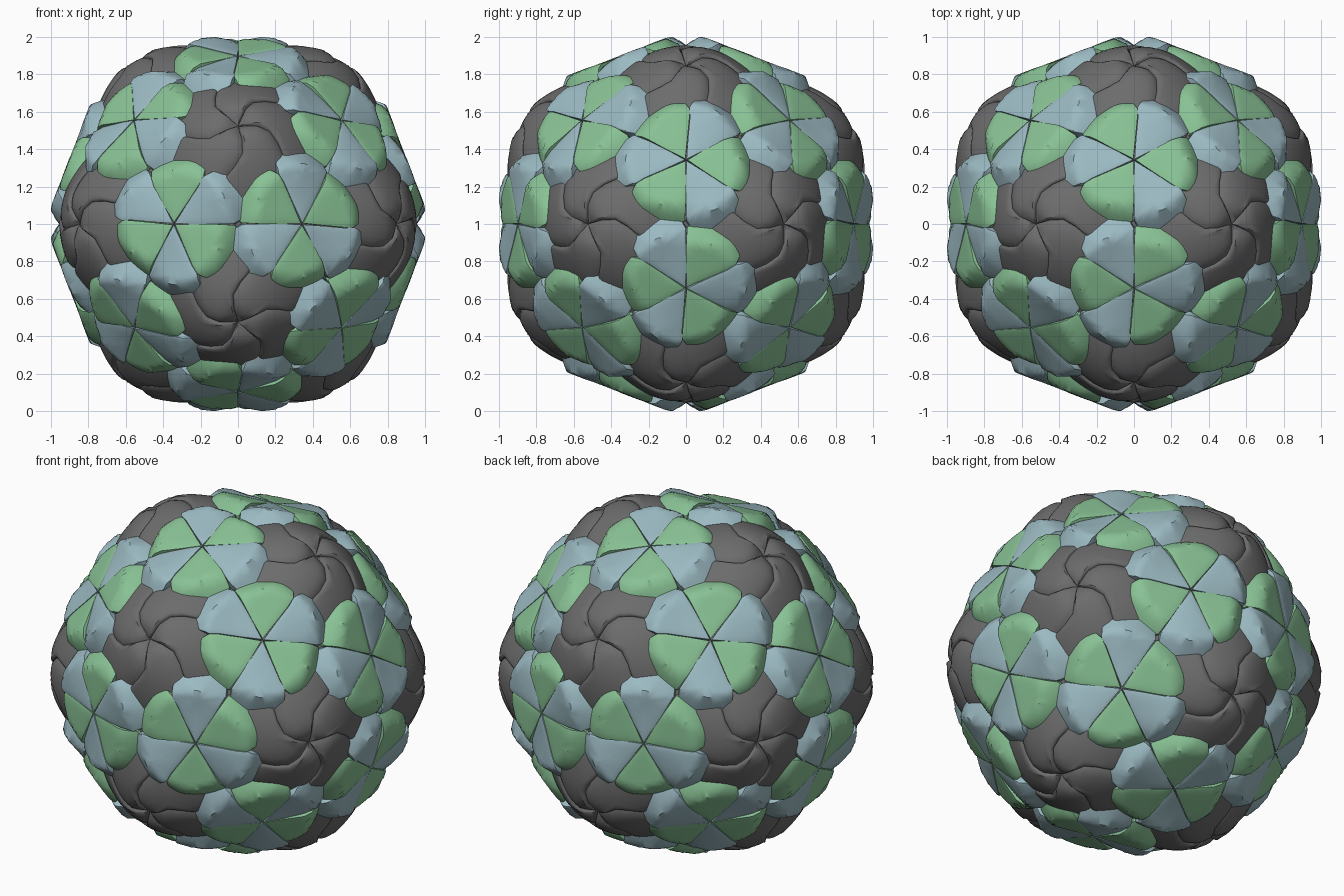
import bpy, bmesh, math
from mathutils import Vector, Matrix

if "Cube" in bpy.data.objects:
    bpy.data.objects.remove(bpy.data.objects["Cube"])

PHI = (1 + 5 ** 0.5) / 2
verts12 = []
for a in (-1, 1):
    for b in (-PHI, PHI):
        verts12 += [Vector((0, b, a)), Vector((b, a, 0)), Vector((a, 0, b))]


def near(p, q):
    return abs((p - q).length - 2) < 0.01


def frame(w, toward):
    """Axes with w outward and u pointing at a neighbouring two-fold axis."""
    w = w.normalized()
    u = (toward - w * toward.dot(w)).normalized()
    return Matrix((u, w.cross(u), w)).transposed()


def turned(f, n):
    return [f @ Matrix.Rotation(2 * math.pi * k / n, 3, 'Z') for k in range(n)]


# Frames around the 20 three-fold and 12 five-fold axes
tri_frames, pent_frames = [], []
for i, p in enumerate(verts12):
    pent_frames += turned(frame(p, p + next(q for q in verts12 if near(p, q))), 5)
    for j in range(i + 1, 12):
        for k in range(j + 1, 12):
            q, r = verts12[j], verts12[k]
            if near(p, q) and near(q, r) and near(p, r):
                tri_frames += turned(frame(p + q + r, p + q), 3)


def green_height(x, y):
    """Flat, rounding off outwards and dipping towards the two-fold axis."""
    t = -0.5 * x + 0.866 * y
    return 0.966 - 7 * max(0, math.hypot(x, y) - 0.265) ** 2 - 0.7 * max(0, t - 0.25)


def blue_height(x, y):
    """Flat, rising to a point near (0.27, 0.17) and falling off past it."""
    side = 0.8 * max(0, 0.14 - y) * max(0, x - 0.05)
    return 0.968 - 1.1 * max(0, math.hypot(x, y) - 0.318) - 0.35 * max(0, x - 0.275) - side


def dome_height(x, y):
    r = math.hypot(x, y)
    return 1.046 - 1.25 * r * r - 0.035 * max(0, 1 - r / 0.1)


def make_units(name, outline, height, frames, rim_drop, color):
    """Rounded plate over an outline, repeated on every frame."""
    pts = []
    for i, (x, y) in enumerate(outline):
        x2, y2 = outline[(i + 1) % len(outline)]
        pts += [(x, y), ((x + x2) / 2, (y + y2) / 2)]
    n = len(pts)
    cx, cy = sum(p[0] for p in pts) / n, sum(p[1] for p in pts) / n
    rings = []
    for s in (None, 1, 0.97, 0.92, 0.84, 0.7, 0.45, 0.2):
        ring = []
        for px, py in pts:
            if s is None:  # skirt below the rim
                ring.append(Vector((px * 0.98, py * 0.98, height(px, py) - rim_drop - 0.06)))
            else:
                x, y = cx + (px - cx) * s, cy + (py - cy) * s
                ring.append(Vector((x, y, height(x, y) - rim_drop * s ** 7)))
        rings.append(ring)
    bm = bmesh.new()
    for f in frames:
        vr = [[bm.verts.new(f @ v) for v in ring] for ring in rings]
        top = bm.verts.new(f @ Vector((cx, cy, height(cx, cy))))
        for a, b in zip(vr, vr[1:]):
            for i in range(n):
                j = (i + 1) % n
                bm.faces.new((a[i], a[j], b[j], b[i]))
        for i in range(n):
            bm.faces.new((vr[-1][i], vr[-1][(i + 1) % n], top))
    bmesh.ops.translate(bm, verts=bm.verts, vec=(0, 0, 1))
    me = bpy.data.meshes.new(name)
    bm.to_mesh(me)
    bm.free()
    ob = bpy.data.objects.new(name, me)
    bpy.context.collection.objects.link(ob)
    me.materials.append(color)
    bpy.context.view_layer.objects.active = ob
    ob.select_set(True)
    bpy.ops.object.shade_smooth_by_angle(angle=math.radians(40))
    ob.select_set(False)


def material(name, r, g, b):
    mat = bpy.data.materials.new(name)
    mat.diffuse_color = (r, g, b, 1)
    mat.use_nodes = True
    mat.node_tree.nodes["Principled BSDF"].inputs["Base Color"].default_value = mat.diffuse_color
    return mat


grey = material("dark_grey", 0.15, 0.15, 0.15)

# Blue and green plates alternating round each three-fold axis
blue = [(0.005, 0.002), (0.07, 0.1), (0.14, 0.2), (0.165, 0.25), (0.21, 0.28), (0.27, 0.275),
        (0.32, 0.235), (0.355, 0.17), (0.37, 0.1), (0.36, 0.03), (0.32, 0.0), (0.15, 0.0)]
green = [(0.0, 0.008), (0.068, 0.102), (0.138, 0.202), (0.165, 0.25), (0.165, 0.29), (0.12, 0.335),
         (0.03, 0.35), (-0.04, 0.35), (-0.12, 0.33), (-0.155, 0.28), (-0.115, 0.2), (-0.06, 0.104)]
make_units("blue_plates", blue, blue_height, tri_frames, 0.005, material("blue", 0.33, 0.49, 0.54))
make_units("green_plates", green, green_height, tri_frames, 0.005, material("green", 0.25, 0.54, 0.30))

# Grey pinwheel blades round each five-fold axis
swirl = [(0.1, 12), (0.17, 8), (0.23, -4), (0.29, -14), (0.36, -18)]


def polar(r, deg):
    return r * math.cos(math.radians(deg)), r * math.sin(math.radians(deg))


blade = [(0, 0)] + [polar(r, a) for r, a in swirl]
blade += [polar(r, a) for r, a in ((0.42, -8), (0.43, 6), (0.42, 22), (0.39, 40))]
blade += [polar(r, a + 72) for r, a in reversed(swirl)]
make_units("grey_blades", blade, dome_height, pent_frames, 0.02, grey)

# Inner shell closing the gaps
bpy.ops.mesh.primitive_ico_sphere_add(subdivisions=4, radius=0.925, location=(0, 0, 1))
shell = bpy.context.object
shell.name = "inner_shell"
shell.data.materials.append(grey)
bpy.ops.object.shade_smooth()
